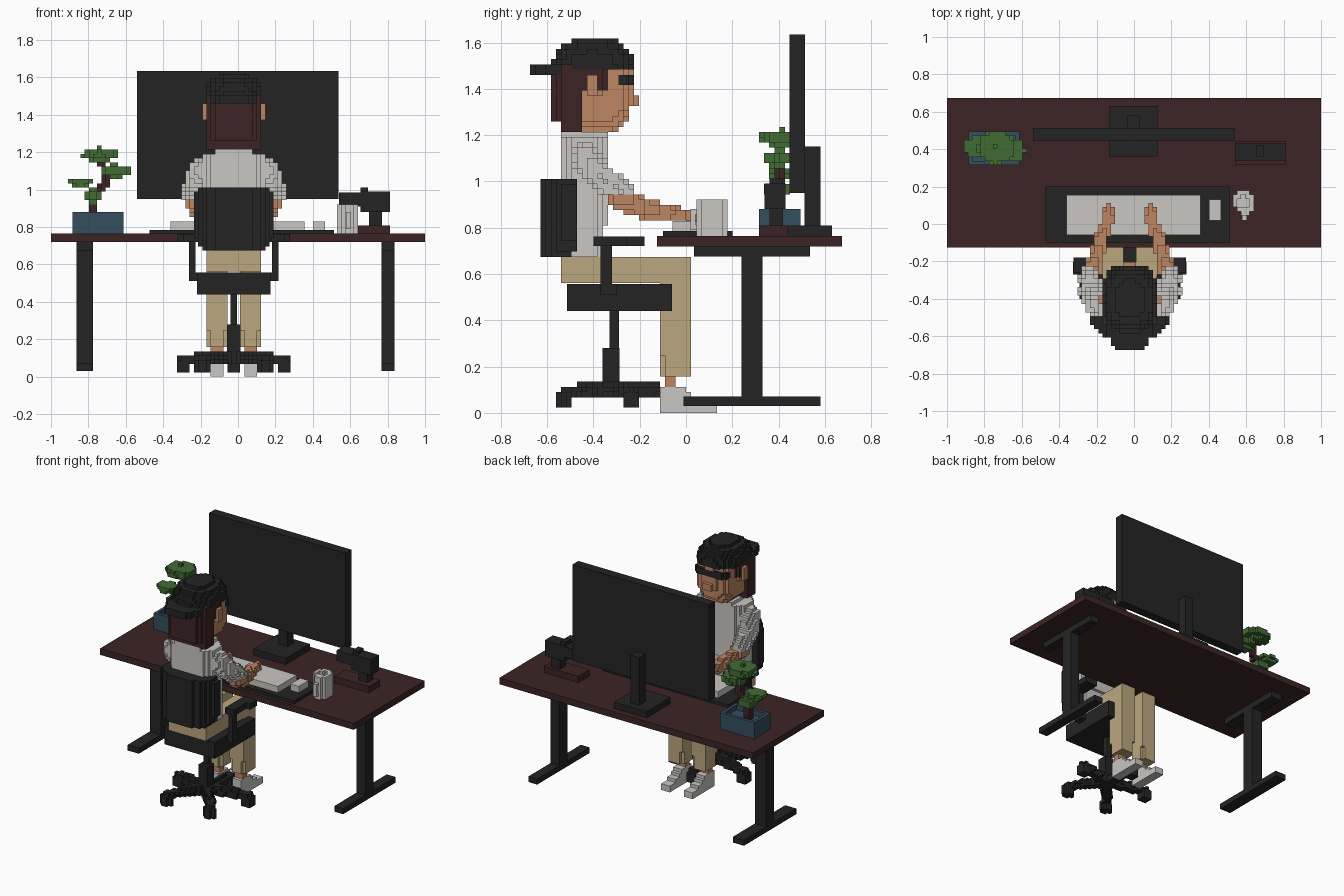
import bpy, bmesh, math
from mathutils import Vector

if "Cube" in bpy.data.objects:
    bpy.data.objects.remove(bpy.data.objects["Cube"], do_unlink=True)

V = 2 / 89          # block size
CX = -V             # centre line of the sitter and chair
claimed = set()     # cells already used by an earlier part


def lin(c):
    return tuple((v / 255 / 12.92) if v < 11 else ((v / 255 + 0.055) / 1.055) ** 2.4 for v in c) + (1,)


def material(name, *rgb):
    m = bpy.data.materials.new(name)
    m.use_nodes = True
    m.diffuse_color = lin(rgb)
    m.node_tree.nodes["Principled BSDF"].inputs["Base Color"].default_value = lin(rgb)
    return m


BLACK = material("charcoal", 36, 36, 36)
BROWN = material("dark brown", 60, 36, 37)
WHITE = material("off white", 200, 199, 194)
SKIN = material("skin", 190, 134, 100)
TAN = material("tan", 188, 167, 126)
BLUE = material("slate blue", 53, 78, 95)
GREEN = material("leaf green", 65, 108, 52)


def finish(name, bm, mat):
    me = bpy.data.meshes.new(name)
    bm.to_mesh(me)
    bm.free()
    me.materials.append(mat)
    bpy.context.collection.objects.link(bpy.data.objects.new(name, me))


def boxes(name, mat, *spans):
    """Each span is x0, x1, y0, y1, z0, z1."""
    bm = bmesh.new()
    for s in spans:
        for v in bmesh.ops.create_cube(bm, size=1)["verts"]:
            v.co = [s[2 * i] if v.co[i] < 0 else s[2 * i + 1] for i in range(3)]
    finish(name, bm, mat)


SIDES = [((1, 0, 0), [(1, 0, 0), (1, 1, 0), (1, 1, 1), (1, 0, 1)]),
         ((-1, 0, 0), [(0, 0, 0), (0, 0, 1), (0, 1, 1), (0, 1, 0)]),
         ((0, 1, 0), [(0, 1, 0), (0, 1, 1), (1, 1, 1), (1, 1, 0)]),
         ((0, -1, 0), [(0, 0, 0), (1, 0, 0), (1, 0, 1), (0, 0, 1)]),
         ((0, 0, 1), [(0, 0, 1), (1, 0, 1), (1, 1, 1), (0, 1, 1)]),
         ((0, 0, -1), [(0, 0, 0), (0, 1, 0), (1, 1, 0), (1, 0, 0)])]


def blocks(name, mat, u, y, z, inside, mirror=True):
    """Fill a block grid wherever inside(u, y, z) holds; u is measured from CX."""
    rng = [range(math.floor(a / V) - 1, math.ceil(b / V) + 2) for a, b in (u, y, z)]
    cells = set()
    for i in rng[0]:
        for j in rng[1]:
            for k in rng[2]:
                p = (abs(i * V) if mirror else i * V, (j + .5) * V, (k + .5) * V)
                if (i, j, k) not in claimed and inside(*p):
                    cells.add((i, j, k))
    claimed.update(cells)
    bm, verts = bmesh.new(), {}
    for c in cells:
        for d, quad in SIDES:
            if (c[0] + d[0], c[1] + d[1], c[2] + d[2]) in cells:
                continue
            vs = []
            for q in quad:
                key = (c[0] + q[0], c[1] + q[1], c[2] + q[2])
                if key not in verts:
                    verts[key] = bm.verts.new((CX + (key[0] - .5) * V, key[1] * V, key[2] * V))
                vs.append(verts[key])
            bm.faces.new(vs)
    finish(name, bm, mat)


def tube(*pts):
    """Test for a rounded path through (u, y, z, radius) points."""
    def test(*p):
        p = Vector(p)
        for a, b in zip(pts, pts[1:]):
            A, B = Vector(a[:3]), Vector(b[:3])
            t = min(1, max(0, (p - A).dot(B - A) / (B - A).length_squared))
            if (p - A.lerp(B, t)).length < a[3] + (b[3] - a[3]) * t:
                return True
        return False
    return test


def oval(a, b, n=2):
    return abs(a) ** n + abs(b) ** n < 1


# Desk
boxes("desk_top", BROWN, (-1, 1, -.125, .674, .719, .764))
for side, x0, x1 in (("right", -.863, -.775), ("left", .767, .836)):
    boxes(f"desk_leg_{side}", BLACK, (x0, x1, .24, .33, .07, .68),
          (x0, x1, -.01, .58, .03, .07), (x0, x1, .035, .535, .675, .719))

# Monitor
boxes("monitor", BLACK, (-.54, .536, .447, .513, .95, 1.635))
boxes("monitor_stand", BLACK, (-.13, .125, .36, .63, .764, .809), (-.038, .03, .513, .58, .809, 1.15))

# Things on the desk
boxes("desk_mat", BLACK, (-.472, .513, -.10, .20, .764, .785))
boxes("keyboard", WHITE, (-.36, .355, -.058, .155, .785, .83))
boxes("mouse", WHITE, (.40, .465, .02, .13, .785, .83))
boxes("camera_base", BROWN, (.54, .812, .315, .44, .764, .809))
boxes("camera", BLACK, (.70, .77, .36, .42, .809, .88), (.655, .812, .34, .43, .88, .99),
      (.54, .655, .34, .43, .91, .985), (.655, .695, .36, .42, .99, 1.012))
MX, MY = .59 - CX, .115
blocks("mug", WHITE, (MX - .08, MX + .08), (.0, .2), (.764, .92),
       lambda u, y, z: .764 < z < .925 and math.hypot(u - MX, y - MY) < .062
       and (math.hypot(u - MX, y - MY) > .034 or z < .79), False)
boxes("mug_handle", WHITE, (.578, .604, .02, .04, .79, .88), (.578, .604, .04, .065, .79, .812),
      (.578, .604, .04, .065, .858, .88))

# Bonsai
boxes("bonsai_pot", BLUE, (-.885, -.613, .315, .337, .764, .88), (-.885, -.613, .472, .494, .764, .88),
      (-.885, -.863, .337, .472, .764, .88), (-.635, -.613, .337, .472, .764, .88),
      (-.863, -.635, .337, .472, .764, .845))
clumps = [(-.735, .41, 1.188, .1, .09, .036), (-.655, .395, 1.10, .075, .07, .036),
          (-.84, .41, 1.04, .072, .055, .025), (-.775, .40, .968, .05, .06, .036)]
blocks("bonsai_leaves", GREEN, (-.92, -.53), (.3, .52), (.9, 1.24), lambda u, y, z: any(
    ((u + CX - c[0]) / c[3]) ** 2 + ((y - c[1]) / c[4]) ** 2 + ((z - c[2]) / c[5]) ** 2 < 1.05
    for c in clumps), False)
blocks("bonsai_trunk", BROWN, (-.85, -.6), (.35, .48), (.85, 1.2),
       tube((-.755, .41, .83, .032), (-.75, .41, .95, .026), (-.69, .41, 1.03, .022),
            (-.69, .41, 1.08, .018), (-.715, .41, 1.18, .018)), False)

# Chair
def backrest(u, y, z):
    half = .215 - max(0, .78 - z) * .42 - max(0, z - .97) * .9
    front = -.625 + 2.1 * u * u
    return .672 < z < 1.015 and u < half and front - .01 < y < front + .075


blocks("chair_back", BLACK, (-.24, .24), (-.65, -.45), (.66, 1.03), backrest)
boxes("chair_seat", BLACK, (CX - .197, CX + .197, -.515, -.06, .44, .556))
boxes("chair_column", BLACK, (CX - .018, CX + .018, -.33, -.29, .26, .44),
      (CX - .036, CX + .036, -.36, -.288, .08, .28))
for s in (-1, 1):
    def span(a, b, *rest):
        return (*sorted((CX + s * a, CX + s * b)), *rest)
    boxes(f"chair_arm_{'left' if s > 0 else 'right'}", BLACK,
          span(.2, .27, -.40, -.18, .72, .762), span(.25, .3, -.26, -.18, .72, .762),
          span(.205, .24, -.37, -.32, .51, .72), span(.19, .24, -.37, -.30, .51, .556))

star = [(math.cos(math.radians(18 + 72 * i)), math.sin(math.radians(18 + 72 * i))) for i in range(5)]
arms = [tube((0, -.315, .1, .035), (.29 * c, -.315 + .25 * s, .095, .026)) for c, s in star]


def foot(u, y, z):
    wheel = any(math.hypot(u - .285 * c, y + .315 - .26 * s) < .036 for c, s in star)
    return (.03 < z < .095 and wheel) or (.06 < z < .125 and any(a(u, y, z) for a in arms))


blocks("chair_foot", BLACK, (-.36, .36), (-.64, 0), (.02, .14), foot, False)

# Legs and shoes
def shoe(u, y, z):
    top = .115 if y < -.01 else .09 if y < .03 else .068 if y < .068 else .045
    return abs(u - .09) < .036 and -.108 < y < .125 and 0 < z < top


def trousers(u, y, z):
    thigh = -.54 < y < .03 and oval((u - .09) / .064, (z - .614) / .062, 4)
    width = .061 if z > .25 else .05
    shin = .165 < z < .62 and oval((u - .09) / width, (y + .04) / .067, 4)
    hips = u < .15 and -.54 < y < -.34 and .556 < z < .672
    return thigh or shin or hips


blocks("shoes", WHITE, (-.15, .15), (-.12, .14), (0, .12), shoe)
blocks("trousers", TAN, (-.17, .17), (-.56, .05), (.15, .69), trousers)
blocks("ankles", SKIN, (-.14, .14), (-.1, 0), (.09, .19),
       lambda u, y, z: abs(u - .09) < .03 and -.09 < y < -.035 and .09 < z < .18)

# Shirt and arms
sleeve = tube((.18, -.43, 1.1, .065), (.21, -.37, 1.02, .06), (.215, -.28, .96, .055))


def shirt(u, y, z):
    top = 1.215 - max(0, u - .08) * .42
    depth = .105 if z > .8 else .09
    body = .672 < z < top and oval(u / .172, (y + .44) / depth, 3)
    return body or (sleeve(u, y, z) and .955 < z < top)


blocks("shirt", WHITE, (-.29, .29), (-.56, -.2), (.66, 1.23), shirt)
blocks("forearms", SKIN, (-.28, .28), (-.36, .14), (.78, 1.0),
       tube((.212, -.28, .93, .052), (.185, -.19, .883, .044), (.135, -.03, .856, .033),
            (.115, .03, .85, .034), (.112, .095, .845, .022)))

# Head, from the outside in
def cap(u, y, z):
    dome = z > 1.49 and abs(u / .152) ** 2.5 + abs((y + .402) / .178) ** 2.5 + abs((z - 1.48) / .142) ** 2.5 < 1
    brim = 1.455 < z < 1.505 and y < -.53 and oval(u / .125, (y + .55) / .135)
    return dome or brim


def hair(u, y, z):
    low = 1.26 if y < -.55 else 1.21 if y < -.45 else 1.39
    return low < z < 1.5 and oval(u / .15, (y + .45) / .13, 3.5) and (y < -.42 or u > .09)


def head(u, y, z):
    skull = abs(u / .135) ** 3 + abs((y + .385) / .153) ** 3 + abs((z - 1.4) / .192) ** 3 < 1
    neck = 1.15 < z < 1.3 and math.hypot(u, y + .415) < .068
    nose = u < .03 and -.26 < y < -.2 and 1.335 < z < (1.38 if y > -.22 else 1.42)
    return (skull and z < 1.5) or neck or nose


blocks("cap", BLACK, (-.17, .17), (-.7, -.2), (1.44, 1.64), cap)
blocks("sunglasses", BLACK, (-.15, .15), (-.32, -.2), (1.4, 1.48),
       lambda u, y, z: 1.415 < z < 1.465 and u < .125 and -.29 < y < (-.222 if u < .1 else -.245))
blocks("ears", SKIN, (-.19, .19), (-.45, -.36), (1.34, 1.48),
       lambda u, y, z: .12 < u < .172 and -.43 < y < -.375 and 1.36 < z < 1.455)
blocks("hair", BROWN, (-.17, .17), (-.6, -.3), (1.19, 1.52), hair)
blocks("head", SKIN, (-.15, .15), (-.56, -.18), (1.14, 1.52), head)
